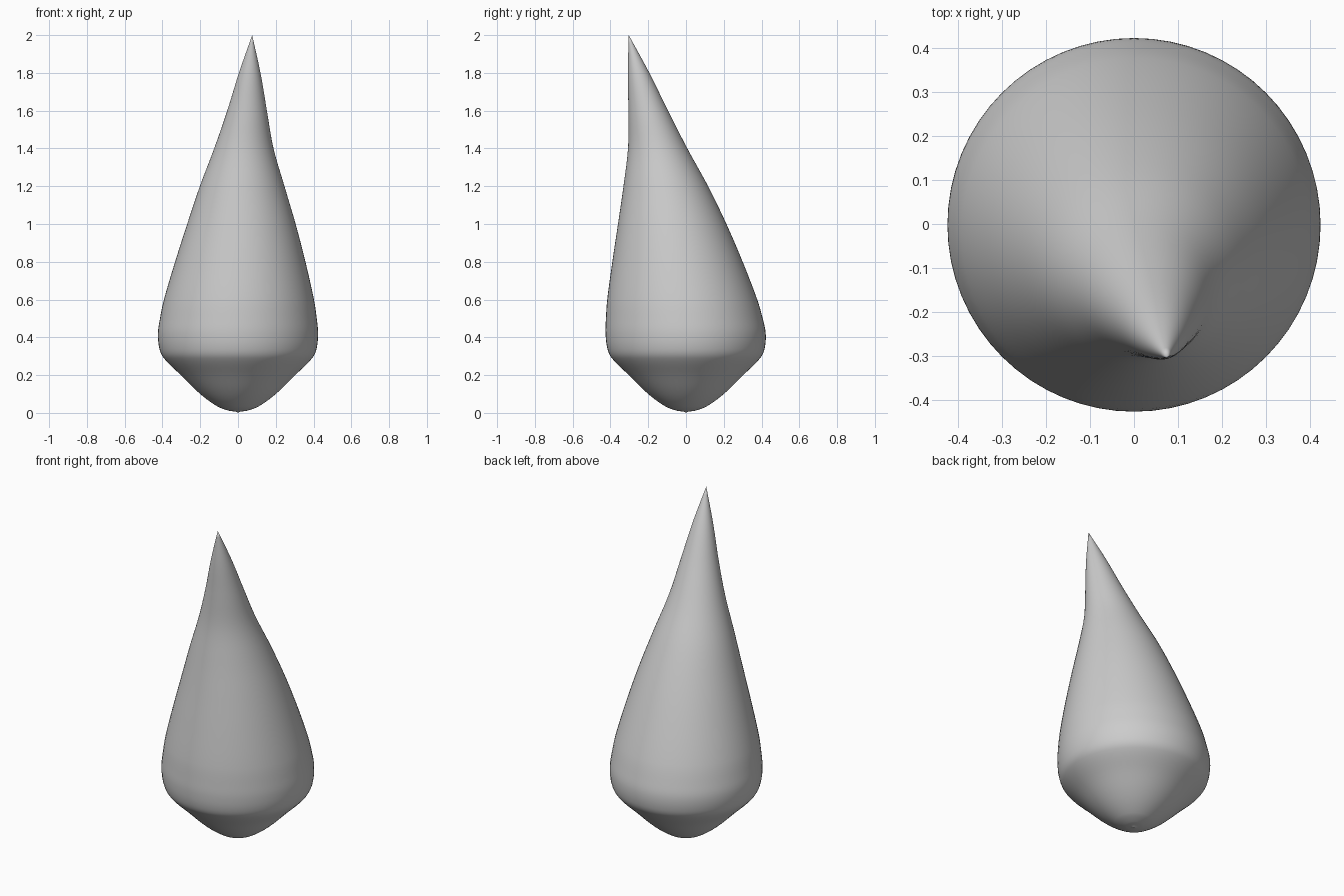
import bpy, bmesh, math
from mathutils import Vector

if "Cube" in bpy.data.objects:
    bpy.data.objects.remove(bpy.data.objects["Cube"])

# Profile stations: height, radius, centre x, centre y (tip leans forward and right)
STATIONS = [
    (0.005, 0.0, 0, 0), (0.012, 0.05, 0, 0), (0.035, 0.11, 0, 0), (0.10, 0.20, 0, 0),
    (0.20, 0.303, 0, 0), (0.29, 0.393, 0, 0), (0.34, 0.416, 0, 0),
    (0.42, 0.424, 0, -0.002), (0.50, 0.415, 0.002, -0.009),
    (0.60, 0.397, 0.005, -0.02), (0.80, 0.345, 0.012, -0.045),
    (1.00, 0.287, 0.018, -0.073), (1.20, 0.224, 0.022, -0.107),
    (1.40, 0.157, 0.031, -0.150), (1.60, 0.105, 0.048, -0.200),
    (1.80, 0.057, 0.062, -0.251), (2.00, 0.0, 0.075, -0.303),
]
SIDES, STEPS = 64, 5


def smooth_stations(pts, steps):
    """Catmull-Rom through the stations, with height-aware tangents."""
    def tangent(i):
        a, b = pts[max(i - 1, 0)], pts[min(i + 1, len(pts) - 1)]
        return [(q - p) / (b[0] - a[0]) for p, q in zip(a, b)]
    out = []
    for i in range(len(pts) - 1):
        p, q, m, n = pts[i], pts[i + 1], tangent(i), tangent(i + 1)
        h = q[0] - p[0]
        for s in range(steps):
            t = s / steps
            out.append([(2*t**3 - 3*t**2 + 1) * p[k] + (t**3 - 2*t**2 + t) * h * m[k]
                        + (3*t**2 - 2*t**3) * q[k] + (t**3 - t**2) * h * n[k]
                        for k in range(4)])
    return out + [list(pts[-1])]


# Loft circular rings between the bottom and the pointed tip
bm = bmesh.new()
rows = smooth_stations(STATIONS, STEPS)
rings = [[bm.verts.new((cx + r * math.cos(2 * math.pi * i / SIDES),
                        cy + r * math.sin(2 * math.pi * i / SIDES), z))
          for i in range(SIDES)] for z, r, cx, cy in rows[1:-1]]
bottom = bm.verts.new((0, 0, 0))
tip = bm.verts.new((rows[-1][2], rows[-1][3], rows[-1][0]))
for i in range(SIDES):
    j = (i + 1) % SIDES
    bm.faces.new((bottom, rings[0][j], rings[0][i]))
    bm.faces.new((tip, rings[-1][i], rings[-1][j]))
    for a, b in zip(rings, rings[1:]):
        bm.faces.new((a[i], a[j], b[j], b[i]))
for f in bm.faces:
    f.smooth = True
bmesh.ops.recalc_face_normals(bm, faces=bm.faces)

mesh = bpy.data.meshes.new("teardrop")
bm.to_mesh(mesh)
bm.free()
bpy.context.collection.objects.link(bpy.data.objects.new("teardrop", mesh))
